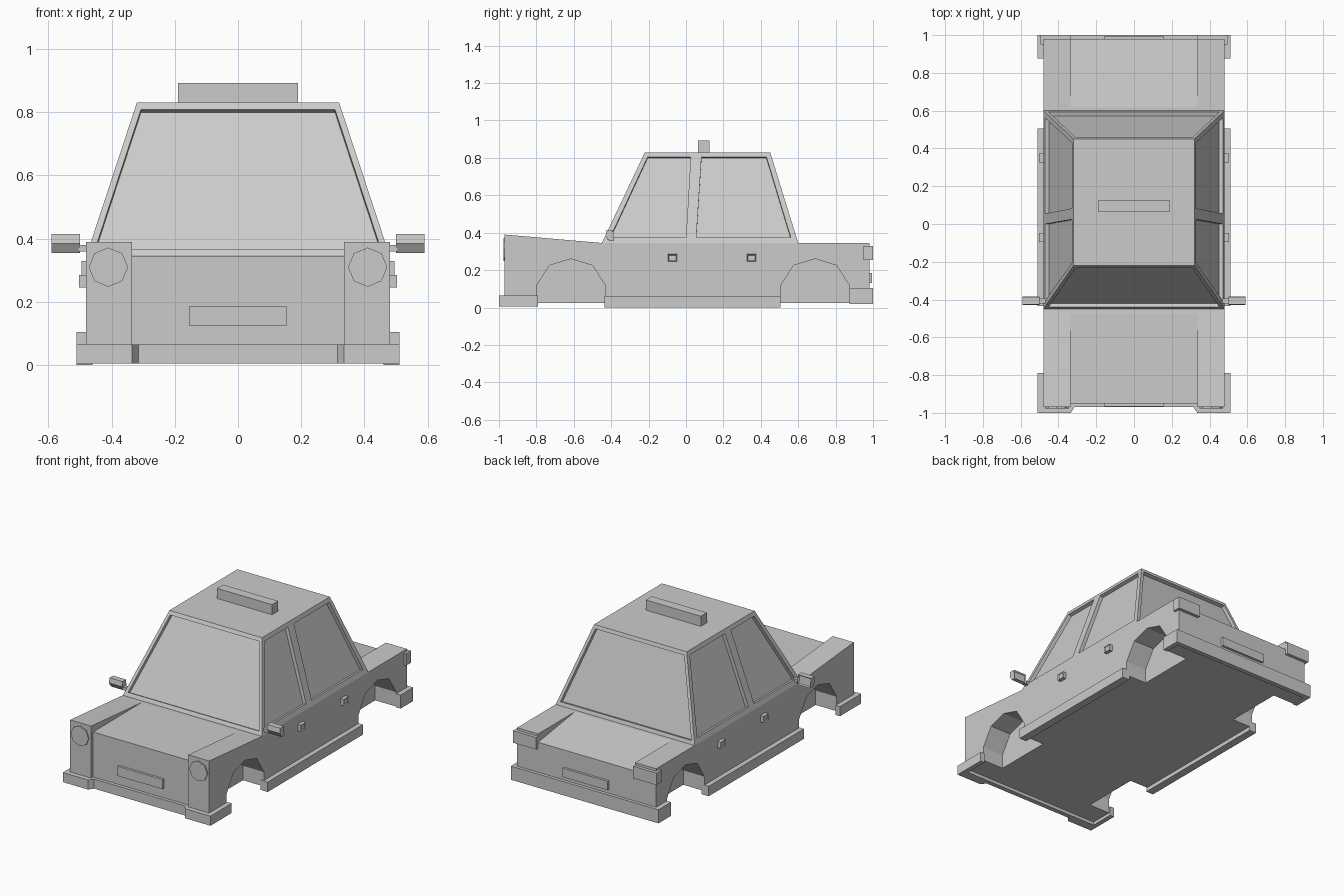
import bpy, bmesh, math
from mathutils import Vector

if "Cube" in bpy.data.objects:
    bpy.data.objects.remove(bpy.data.objects["Cube"])

GREY = (0.6, 0.6, 0.6, 1)
grey = bpy.data.materials.new("plain grey")
grey.use_nodes = True
grey.diffuse_color = GREY
grey.node_tree.nodes["Principled BSDF"].inputs["Base Color"].default_value = GREY


def solid(name, start, end):
    """Solid between two matching outlines."""
    bm = bmesh.new()
    a = [bm.verts.new(p) for p in start]
    b = [bm.verts.new(p) for p in end]
    bm.faces.new(a)
    bm.faces.new(b[::-1])
    for i in range(len(a)):
        j = (i + 1) % len(a)
        bm.faces.new((a[j], a[i], b[i], b[j]))
    bmesh.ops.recalc_face_normals(bm, faces=bm.faces)
    mesh = bpy.data.meshes.new(name)
    bm.to_mesh(mesh)
    bm.free()
    mesh.materials.append(grey)
    ob = bpy.data.objects.new(name, mesh)
    bpy.context.collection.objects.link(ob)
    return ob


def prism_x(name, x0, x1, profile):
    """Side profile of (y, z) points, extruded across the car."""
    return solid(name, [(x0, y, z) for y, z in profile], [(x1, y, z) for y, z in profile])


def box(name, x0, x1, y0, y1, z0, z1):
    return prism_x(name, x0, x1, [(y0, z0), (y1, z0), (y1, z1), (y0, z1)])


def cut(target, cutters):
    for cutter in cutters:
        mod = target.modifiers.new("cut", "BOOLEAN")
        mod.operation = "DIFFERENCE"
        mod.solver = "EXACT"
        mod.object = cutter
        bpy.context.view_layer.objects.active = target
        bpy.ops.object.modifier_apply(modifier=mod.name)
        bpy.data.objects.remove(cutter)


def inset_face(ob, direction, margin, depth):
    """Recess the face that looks along a direction."""
    bm = bmesh.new()
    bm.from_mesh(ob.data)
    face = max(bm.faces, key=lambda f: f.normal.dot(Vector(direction)))
    bmesh.ops.inset_region(bm, faces=[face], thickness=margin, depth=-depth)
    bm.to_mesh(ob.data)
    bm.free()


# Body shell with lowered hood and trunk panels and four wheel arches
BELT, FLOOR, SIDE, PANEL = 0.345, 0.025, 0.48, 0.335
body = prism_x("body", -SIDE, SIDE, [
    (-0.97, FLOOR), (0.98, FLOOR), (0.98, BELT), (-0.45, BELT), (-0.97, 0.39)])
cutters = [
    prism_x("hood_cutter", -PANEL, PANEL, [
        (-1.1, 0), (-0.95, 0), (-0.95, BELT), (-0.46, BELT + 0.002), (-0.46, 0.5), (-1.1, 0.5)]),
    prism_x("trunk_cutter", -PANEL, PANEL, [
        (0.62, BELT), (1.1, 0.275), (1.1, 0.5), (0.62, 0.5)])]
ARCH = [(-0.185, -0.1), (-0.185, 0.115), (-0.115, 0.225), (0, 0.26),
        (0.115, 0.225), (0.185, 0.115), (0.185, -0.1)]
for centre in (-0.615, 0.69):
    for s in (-1, 1):
        cutters.append(prism_x("arch_cutter", s * PANEL, s * 0.6,
                               [(centre + y, z) for y, z in ARCH]))
cut(body, cutters)

# Cabin, a tapered block with recessed windows
ROOF = 0.83


def slope(low, high, z):
    return low + (high - low) * (z - BELT) / (ROOF - BELT)


def cabin_ring(z):
    x, f, r = slope(SIDE, 0.32, z), slope(-0.45, -0.22, z), slope(0.6, 0.45, z)
    return [(-x, f, z), (x, f, z), (x, r, z), (-x, r, z)]


cabin = solid("cabin", cabin_ring(BELT), cabin_ring(ROOF))


def window(points):
    """Cutter that sinks a window outline into its sloping face."""
    pts = [Vector(p) for p in points]
    n = (pts[1] - pts[0]).cross(pts[2] - pts[0]).normalized() * 0.022
    return solid("window_cutter", [p - n for p in pts], [p + n for p in pts])


panes = []
SIDE_WINDOWS = [[(-0.405, 0.375), (0, 0.375), (0.025, 0.805), (-0.205, 0.805)],
                [(0.055, 0.375), (0.56, 0.375), (0.43, 0.805), (0.083, 0.805)]]
for s in (-1, 1):
    for outline in SIDE_WINDOWS:
        panes.append(window([(s * slope(SIDE, 0.32, z), y, z) for y, z in outline]))
END_WINDOW = [(-0.452, 0.367), (0.452, 0.367), (0.307, 0.808), (-0.307, 0.808)]
for low, high in ((-0.45, -0.22), (0.6, 0.45)):
    panes.append(window([(x, slope(low, high, z), z) for x, z in END_WINDOW]))
cut(cabin, panes)

# Roof sign
box("roof_sign", -0.19, 0.19, 0.065, 0.125, ROOF, 0.893)

# Bumpers, the front one stepped back in the middle
front = [(-0.51, -1), (-0.335, -1), (-0.315, -0.97), (0.315, -0.97), (0.335, -1), (0.51, -1),
         (0.51, -0.79), (SIDE, -0.79), (SIDE, -0.94), (-SIDE, -0.94), (-SIDE, -0.79), (-0.51, -0.79)]
solid("front_bumper", [(x, y, 0.005) for x, y in front], [(x, y, 0.065) for x, y in front])
rear = [(-0.51, 1), (0.51, 1), (0.51, 0.875), (SIDE, 0.875), (SIDE, 0.97),
        (-SIDE, 0.97), (-SIDE, 0.875), (-0.51, 0.875)]
solid("rear_bumper", [(x, y, 0.02) for x, y in rear], [(x, y, 0.105) for x, y in rear])

# Number plates
box("front_plate", -0.155, 0.155, -0.965, -0.95, 0.125, 0.185)
box("rear_plate", -0.155, 0.155, 0.98, 0.995, 0.13, 0.185)

# Paired parts on both sides
for s, side in ((-1, "right"), (1, "left")):
    box(side + "_sill", s * 0.46, s * 0.51, -0.435, 0.505, 0, 0.062)
    box(side + "_tail_light", s * PANEL, s * 0.495, 0.95, 1, 0.255, 0.33)
    ring = [(s * 0.41 + 0.062 * math.cos(math.tau * i / 8), 0.31 + 0.062 * math.sin(math.tau * i / 8))
            for i in range(8)]
    solid(side + "_headlight", [(x, -0.977, z) for x, z in ring], [(x, -0.969, z) for x, z in ring])
    for door, y in (("front", -0.072), ("rear", 0.35)):
        handle = box(f"{side}_{door}_handle", s * 0.475, s * 0.503, y - 0.024, y + 0.024, 0.245, 0.285)
        inset_face(handle, (s, 0, 0), 0.008, 0.005)
    box(side + "_mirror_arm", s * 0.45, s * 0.505, -0.42, -0.395, 0.36, 0.38)
    mirror = prism_x(side + "_mirror", s * 0.5, s * 0.59, [
        (-0.43, 0.385), (-0.425, 0.415), (-0.39, 0.415), (-0.385, 0.355), (-0.41, 0.355)])
    inset_face(mirror, (0, 1, 0), 0.008, 0.008)
